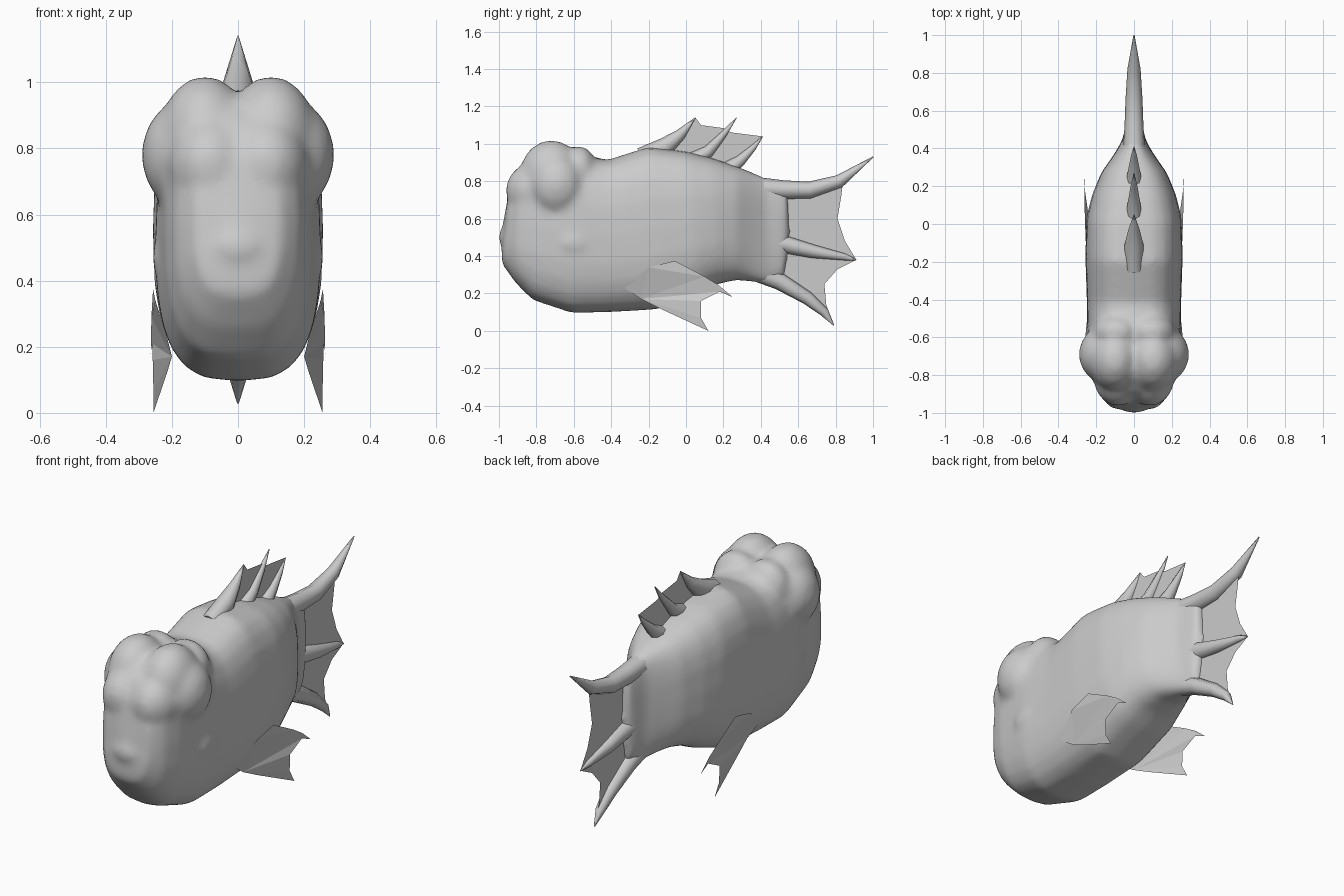
import bpy, bmesh
from math import cos, sin, pi
from mathutils import Matrix

if "Cube" in bpy.data.objects:
    bpy.data.objects.remove(bpy.data.objects["Cube"])


def link(name, data):
    ob = bpy.data.objects.new(name, data)
    bpy.context.collection.objects.link(ob)
    return ob


def finish(name, bm):
    me = bpy.data.meshes.new(name)
    bm.to_mesh(me)
    bm.free()
    return link(name, me)


def blob(bm, loc, rad):
    """Mirrored pair of ellipsoids."""
    for s in (1, -1):
        m = Matrix.Translation((s * loc[0], loc[1], loc[2])) @ Matrix.Diagonal((*rad, 1))
        bmesh.ops.create_uvsphere(bm, u_segments=24, v_segments=14, radius=1, matrix=m)


def spow(v, e):
    return (1 if v >= 0 else -1) * abs(v) ** e


def ray(name, pts):
    """Tapered spine through (y, z, radius) points on the centre plane."""
    cu = bpy.data.curves.new(name, 'CURVE')
    cu.dimensions = '3D'
    cu.bevel_depth = 1
    cu.bevel_resolution = 2
    cu.use_fill_caps = True
    sp = cu.splines.new('POLY')
    sp.points.add(len(pts) - 1)
    for p, (y, z, r) in zip(sp.points, pts):
        p.co = (0, y, z, 1)
        p.radius = r
    sp.use_smooth = True
    return link(name, cu)


def sheet(name, pts):
    """Thin flat web from an (x, y, z) outline."""
    bm = bmesh.new()
    f = bm.faces.new([bm.verts.new(p) for p in pts])
    f.normal_update()
    bmesh.ops.triangulate(bm, faces=[f], ngon_method='EAR_CLIP')
    return finish(name, bm)


# Body: slanted rounded-box sections (bottom y, z, top y, z, half width)
sections = [
    (-.985, .36, -.94, .78, .13), (-.91, .255, -.89, .88, .19),
    (-.82, .165, -.80, .955, .22), (-.61, .095, -.58, .95, .25),
    (-.40, .10, -.42, .915, .25), (-.15, .115, -.20, .985, .258),
    (.07, .20, .0, .96, .252), (.17, .25, .14, .925, .222), (.27, .272, .27, .88, .175),
    (.36, .262, .35, .85, .115), (.45, .245, .42, .82, .065), (.53, .29, .54, .78, .04)]
N = 24
bm = bmesh.new()
rings = []
for yb, zb, yt, zt, w in sections:
    ring = []
    for i in range(N):
        a = 2 * pi * i / N
        t = .5 + .5 * spow(sin(a), .72)
        ring.append(bm.verts.new((w * spow(cos(a), .66), yb + (yt - yb) * t, zb + (zt - zb) * t)))
    rings.append(ring)
for a, b in zip(rings, rings[1:]):
    for i in range(N):
        bm.faces.new((a[i], a[(i + 1) % N], b[(i + 1) % N], b[i]))
for ring, tip in ((rings[0], (0, -.985, .54)), (rings[-1], (0, .56, .53))):
    v = bm.verts.new(tip)
    for i in range(N):
        bm.faces.new((ring[i], ring[(i + 1) % N], v))
bmesh.ops.recalc_face_normals(bm, faces=bm.faces)

# Brow bulges and cheek folds merged into the body skin
blob(bm, (.10, -.72, .83), (.14, .17, .19))
blob(bm, (.155, -.69, .78), (.138, .15, .17))
blob(bm, (.085, -.81, .75), (.13, .155, .15))
blob(bm, (.09, -.57, .85), (.13, .095, .14))
blob(bm, (.0, -.90, .50), (.11, .105, .08))
blob(bm, (.24, -.59, .47), (.02, .075, .05))
body = finish("body", bm)
rm = body.modifiers.new("skin", 'REMESH')
rm.mode = 'VOXEL'
rm.voxel_size = .018
rm.use_smooth_shade = True
sm = body.modifiers.new("soften", 'SMOOTH')
sm.factor = .5
sm.iterations = 12

# Tail spines and webs
ray("tail_spine_top", [(.36, .765, .06), (.52, .755, .05), (.66, .753, .045), (.82, .80, .035), (1.0, .93, .003)])
ray("tail_spine_middle", [(.40, .46, .055), (.52, .465, .048), (.68, .425, .036), (.85, .395, .018), (.91, .38, .003)])
ray("tail_spine_bottom", [(.36, .325, .055), (.50, .265, .046), (.65, .175, .036), (.74, .10, .025), (.79, .03, .003)])
sheet("tail_web_upper", [(0, y, z) for y, z in
      [(.50, .76), (.66, .76), (.84, .80), (.83, .72), (.81, .60), (.85, .48), (.91, .38), (.68, .42), (.50, .48)]])
sheet("tail_web_lower", [(0, y, z) for y, z in
      [(.48, .48), (.68, .42), (.91, .38), (.81, .33), (.74, .25), (.75, .14), (.78, .05), (.65, .17), (.46, .28)]])

# Back fin spines and webs
ray("back_spine_front", [(-.24, .93, .05), (-.11, .985, .05), (-.03, 1.05, .03), (.05, 1.14, .002)])
ray("back_spine_middle", [(.0, .89, .05), (.12, .96, .032), (.20, 1.05, .018), (.27, 1.14, .002)])
ray("back_spine_rear", [(.19, .84, .05), (.29, .91, .03), (.36, .98, .016), (.41, 1.04, .002)])
sheet("back_web_front", [(0, y, z) for y, z in
      [(-.10, .93), (-.01, 1.06), (.05, 1.14), (.08, 1.10), (.23, 1.08), (.12, .95), (.05, .90)]])
sheet("back_web_rear", [(0, y, z) for y, z in
      [(.05, .90), (.12, .96), (.22, 1.07), (.25, 1.06), (.41, 1.04), (.29, .91), (.24, .86)]])

# Side fins
fin = [(.215, -.33, .23), (.25, -.20, .34), (.257, -.06, .375), (.262, .10, .29), (.262, .18, .24),
       (.264, .25, .18), (.26, .18, .21), (.258, .08, .16), (.256, .08, .07), (.256, .12, .0),
       (.215, -.14, .12), (.20, -.24, .17)]
for side, s in (("right", 1), ("left", -1)):
    sheet("side_fin_" + side, [(s * x, y, z) for x, y, z in fin])
